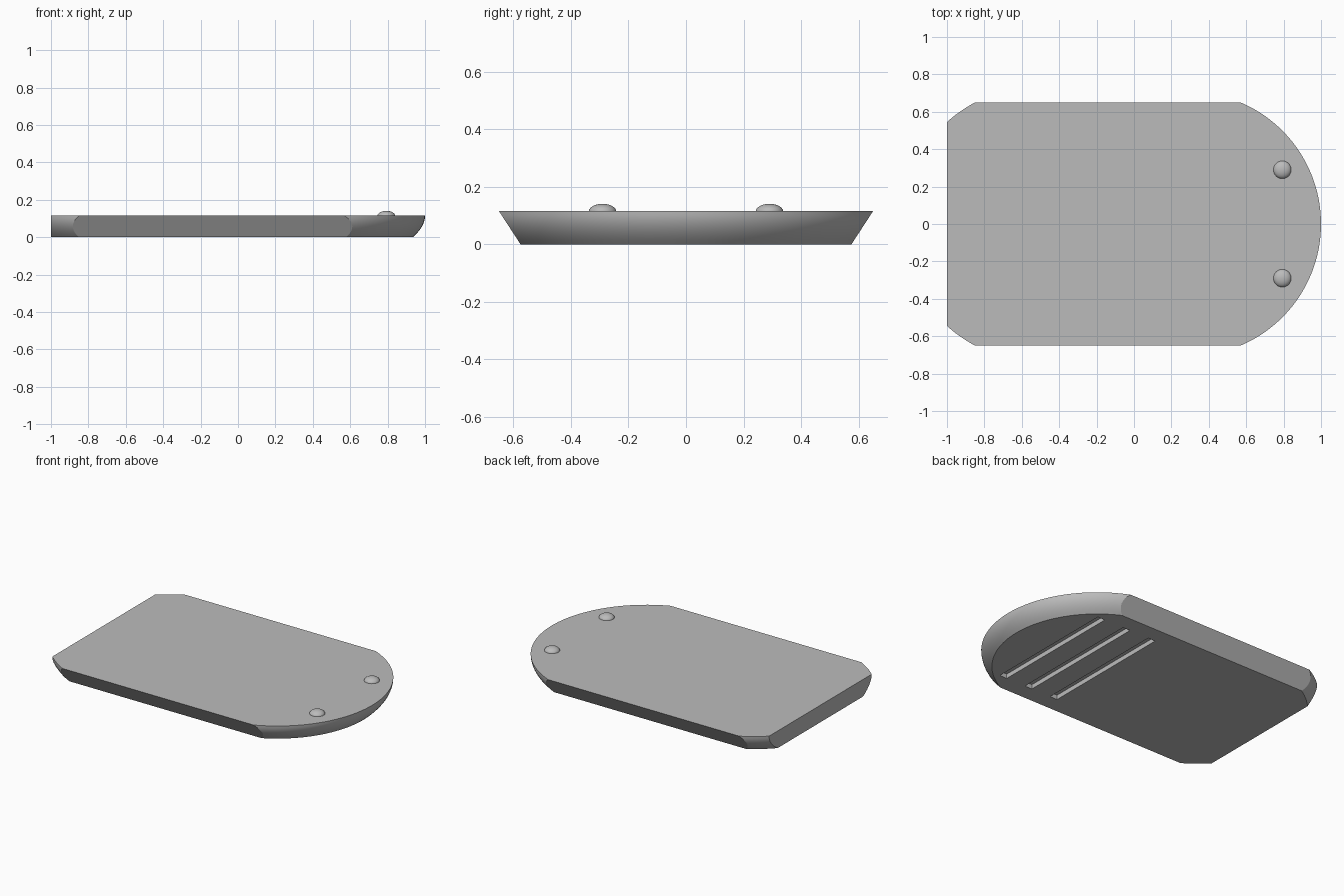
import bpy, bmesh
from math import sqrt, atan2, sin, cos, pi

cube = bpy.data.objects.get("Cube")
if cube:
    bpy.data.objects.remove(cube)

HEIGHT = 0.115
NOSE_X, NOSE_R = 0.294, 0.706
TAIL_X, TAIL_R = -0.507, 0.735

grey = bpy.data.materials.new("plain grey")
grey.use_nodes = True
COLOUR = (0.5, 0.5, 0.5, 1)
grey.diffuse_color = COLOUR
grey.node_tree.nodes["Principled BSDF"].inputs["Base Color"].default_value = COLOUR


def add_object(name, bm, angle=0.5):
    bmesh.ops.recalc_face_normals(bm, faces=bm.faces)
    mesh = bpy.data.meshes.new(name)
    bm.to_mesh(mesh)
    bm.free()
    mesh.materials.append(grey)
    obj = bpy.data.objects.new(name, mesh)
    bpy.context.collection.objects.link(obj)
    return obj


def smooth(obj):
    bpy.ops.object.select_all(action="DESELECT")
    obj.select_set(True)
    bpy.context.view_layer.objects.active = obj
    bpy.ops.object.shade_smooth_by_angle(angle=0.4)


def arc(cx, r, start, end, steps):
    angles = [start + (end - start) * i / steps for i in range(steps + 1)]
    return [(cx + r * cos(a), r * sin(a)) for a in angles]


def outline(t):
    """Plan outline at relative height t: flat sides, round nose, clipped tail corners."""
    half = 0.575 + 0.075 * t
    inset = 0.065 * (1 - t) ** 2
    r, q = NOSE_R - inset, TAIL_R - inset
    nose = atan2(half, sqrt(r * r - half * half))
    side = atan2(half, -sqrt(q * q - half * half))
    back_x = -1 - TAIL_X
    back = atan2(sqrt(q * q - back_x ** 2), back_x)
    return (arc(NOSE_X, r, -nose, nose, 48)
            + arc(TAIL_X, q, side, back, 6)
            + arc(TAIL_X, q, 2 * pi - back, 2 * pi - side, 6))


# Main plate, lofted upward through widening outlines
bm = bmesh.new()
levels = 8
rings = [[bm.verts.new((x, y, HEIGHT * k / levels)) for x, y in outline(k / levels)]
         for k in range(levels + 1)]
for low, high in zip(rings, rings[1:]):
    for i in range(len(low)):
        j = (i + 1) % len(low)
        bm.faces.new((low[i], low[j], high[j], high[i]))
bm.faces.new(rings[0])
bm.faces.new(rings[-1])
plate = add_object("plate", bm)

# Three grooves cut across the underside
bm = bmesh.new()
for x in (0.65, 0.45, 0.25):
    box = bmesh.ops.create_cube(bm, size=1)["verts"]
    bmesh.ops.scale(bm, vec=(0.055, 0.93, 0.06), verts=box)
    bmesh.ops.translate(bm, vec=(x, 0, 0), verts=box)
cutter = add_object("groove_cutter", bm)
cut = plate.modifiers.new("grooves", "BOOLEAN")
cut.operation = "DIFFERENCE"
cut.solver = "EXACT"
cut.object = cutter
bpy.context.view_layer.objects.active = plate
bpy.ops.object.modifier_apply(modifier=cut.name)
bpy.data.objects.remove(cutter)
smooth(plate)

# Two domed studs near the nose
for name, y in (("back_stud", 0.29), ("front_stud", -0.29)):
    bm = bmesh.new()
    bmesh.ops.create_uvsphere(bm, u_segments=32, v_segments=16, radius=0.048)
    bmesh.ops.scale(bm, vec=(1, 1, 0.58), verts=bm.verts)
    bmesh.ops.translate(bm, vec=(0.793, y, HEIGHT - 0.002), verts=bm.verts)
    smooth(add_object(name, bm))
